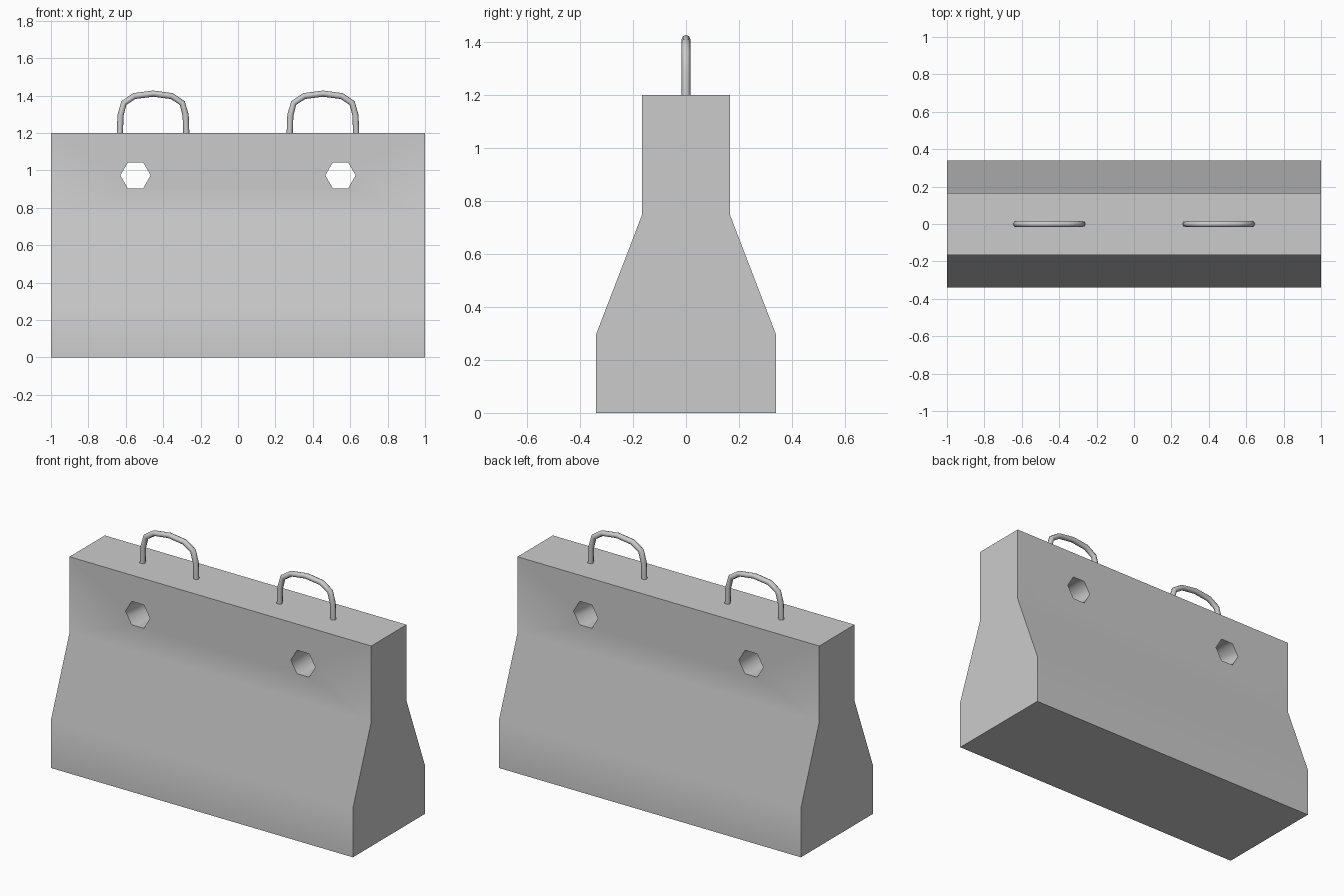
import bpy, math

if "Cube" in bpy.data.objects:
    bpy.data.objects.remove(bpy.data.objects["Cube"])

# Concrete body: barrier profile (y, z) extruded along x
half = [(0.34, 0), (0.34, 0.295), (0.167, 0.745), (0.167, 1.2)]
profile = half + [(-y, z) for y, z in reversed(half)]
n = len(profile)
verts = [(x, y, z) for x in (-1, 1) for y, z in profile]
faces = [tuple(reversed(range(n))), tuple(range(n, 2 * n))]
faces += [(i, (i + 1) % n, n + (i + 1) % n, n + i) for i in range(n)]
mesh = bpy.data.meshes.new("barrier_body")
mesh.from_pydata(verts, [], faces)
body = bpy.data.objects.new("barrier_body", mesh)
bpy.context.collection.objects.link(body)


def activate(obj):
    bpy.ops.object.select_all(action='DESELECT')
    obj.select_set(True)
    bpy.context.view_layer.objects.active = obj


# Hexagonal through-holes
for side in (-1, 1):
    bpy.ops.mesh.primitive_cylinder_add(
        vertices=6, radius=0.081, depth=1,
        location=(side * 0.548, 0, 0.973),
        rotation=(math.pi / 2, math.pi / 6, 0))
    cutter = bpy.context.object
    cutter.name = "hole_cutter"
    cutter.hide_render = True
    # put a corner of the hexagon on each side, flats at top and bottom
    cutter.rotation_euler = (math.pi / 2, 0, 0)
    for v in cutter.data.vertices:
        x, y = v.co.x, v.co.y
        v.co.x, v.co.y = y, -x
    activate(body)
    mod = body.modifiers.new("hole", 'BOOLEAN')
    mod.operation = 'DIFFERENCE'
    mod.solver = 'EXACT'
    mod.object = cutter
    bpy.ops.object.modifier_apply(modifier=mod.name)
    bpy.data.objects.remove(cutter)

activate(body)
bpy.ops.object.shade_smooth_by_angle(angle=math.radians(65))

# Lifting loops: bent bar swept along a short path
arc = [(-0.178, 1.19), (-0.174, 1.295), (-0.156, 1.36), (-0.1, 1.397)]
path = arc + [(0, 1.41)] + [(-x, z) for x, z in reversed(arc)]
for side, name in ((-1, "lifting_loop_left"), (1, "lifting_loop_right")):
    curve = bpy.data.curves.new(name, 'CURVE')
    curve.dimensions = '3D'
    curve.bevel_depth = 0.0165
    curve.bevel_resolution = 2
    curve.use_fill_caps = True
    spline = curve.splines.new('POLY')
    spline.points.add(len(path) - 1)
    for p, (x, z) in zip(spline.points, path):
        p.co = (side * 0.454 + x, 0, z, 1)
    loop = bpy.data.objects.new(name, curve)
    bpy.context.collection.objects.link(loop)
    activate(loop)
    bpy.ops.object.convert(target='MESH')
    bpy.ops.object.shade_smooth_by_angle(angle=math.radians(60))
